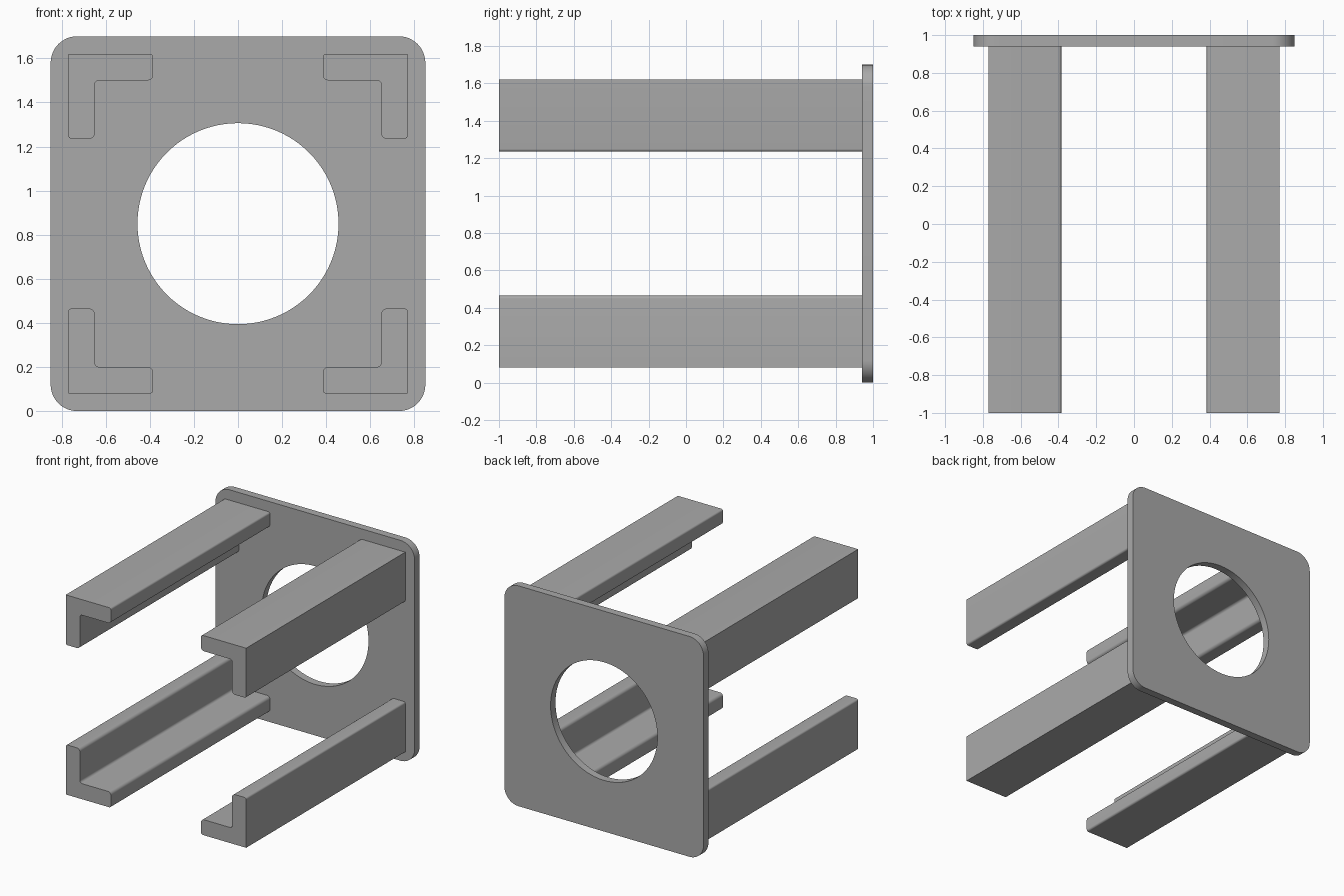
import bpy, bmesh, math
from mathutils import Vector

cube = bpy.data.objects.get("Cube")
if cube:
    bpy.data.objects.remove(cube, do_unlink=True)

CENTRE_Z = 0.85
PLATE_HALF, PLATE_FRONT, BACK, FRONT = 0.85, 0.94, 1.0, -1.0
OUTER, TIP, THICK = 0.77, 0.385, 0.12

grey = bpy.data.materials.new("plain_grey")
colour = (0.4, 0.4, 0.4, 1)
grey.diffuse_color = colour
grey.use_nodes = True
grey.node_tree.nodes["Principled BSDF"].inputs["Base Color"].default_value = colour


def rounded(corners, steps):
    """Outline in x and z from (x, z, radius) right-angle corners."""
    pts = []
    for i, (x, z, r) in enumerate(corners):
        p = Vector((x, z))
        if r == 0:
            pts.append(p)
            continue
        a = (Vector(corners[i - 1][:2]) - p).normalized() * r
        b = (Vector(corners[(i + 1) % len(corners)][:2]) - p).normalized() * r
        for k in range(steps + 1):
            t = k / steps * math.pi / 2
            pts.append(p + a * (1 - math.sin(t)) + b * (1 - math.cos(t)))
    return pts


def extrude_outlines(name, outlines, y0, y1):
    """Fill the outlines (later ones are holes) and extrude them along y."""
    bm = bmesh.new()
    edges = []
    for pts in outlines:
        vs = [bm.verts.new((p.x, y0, p.y)) for p in pts]
        edges += [bm.edges.new((vs[i - 1], vs[i])) for i in range(len(vs))]
    if len(outlines) == 1:
        bm.faces.new(vs)
    else:
        bmesh.ops.triangle_fill(bm, edges=edges, use_beauty=True)
    res = bmesh.ops.extrude_face_region(bm, geom=bm.faces[:], use_keep_orig=True)
    moved = [g for g in res["geom"] if isinstance(g, bmesh.types.BMVert)]
    bmesh.ops.translate(bm, verts=moved, vec=(0, y1 - y0, 0))
    bmesh.ops.recalc_face_normals(bm, faces=bm.faces[:])
    mesh = bpy.data.meshes.new(name)
    bm.to_mesh(mesh)
    bm.free()
    mesh.materials.append(grey)
    obj = bpy.data.objects.new(name, mesh)
    obj.location.z = CENTRE_Z
    bpy.context.collection.objects.link(obj)
    bpy.ops.object.select_all(action="DESELECT")
    obj.select_set(True)
    bpy.context.view_layer.objects.active = obj
    bpy.ops.object.shade_smooth_by_angle(angle=math.radians(35))
    return obj


# Back plate with rounded corners and a round opening
h = PLATE_HALF
square = rounded([(-h, -h, 0.12), (h, -h, 0.12), (h, h, 0.12), (-h, h, 0.12)], 12)
circle = [Vector((math.cos(t), math.sin(t))) * 0.456
          for t in (i * math.tau / 96 for i in range(96))]
extrude_outlines("back_plate", [square, circle], PLATE_FRONT, BACK)

# Four angle rails, each with rounded tips and a small inner fillet
inner = OUTER - THICK
angle = [(OUTER, OUTER, 0), (TIP, OUTER, 0.015), (TIP, inner, 0.025),
         (inner, inner, 0.02), (inner, TIP, 0.025), (OUTER, TIP, 0.015)]
for side, sx in (("left", 1), ("right", -1)):
    for level, sz in (("upper", 1), ("lower", -1)):
        profile = rounded([(x * sx, z * sz, r) for x, z, r in angle], 6)
        extrude_outlines(f"{level}_{side}_rail", [profile], FRONT, PLATE_FRONT)
